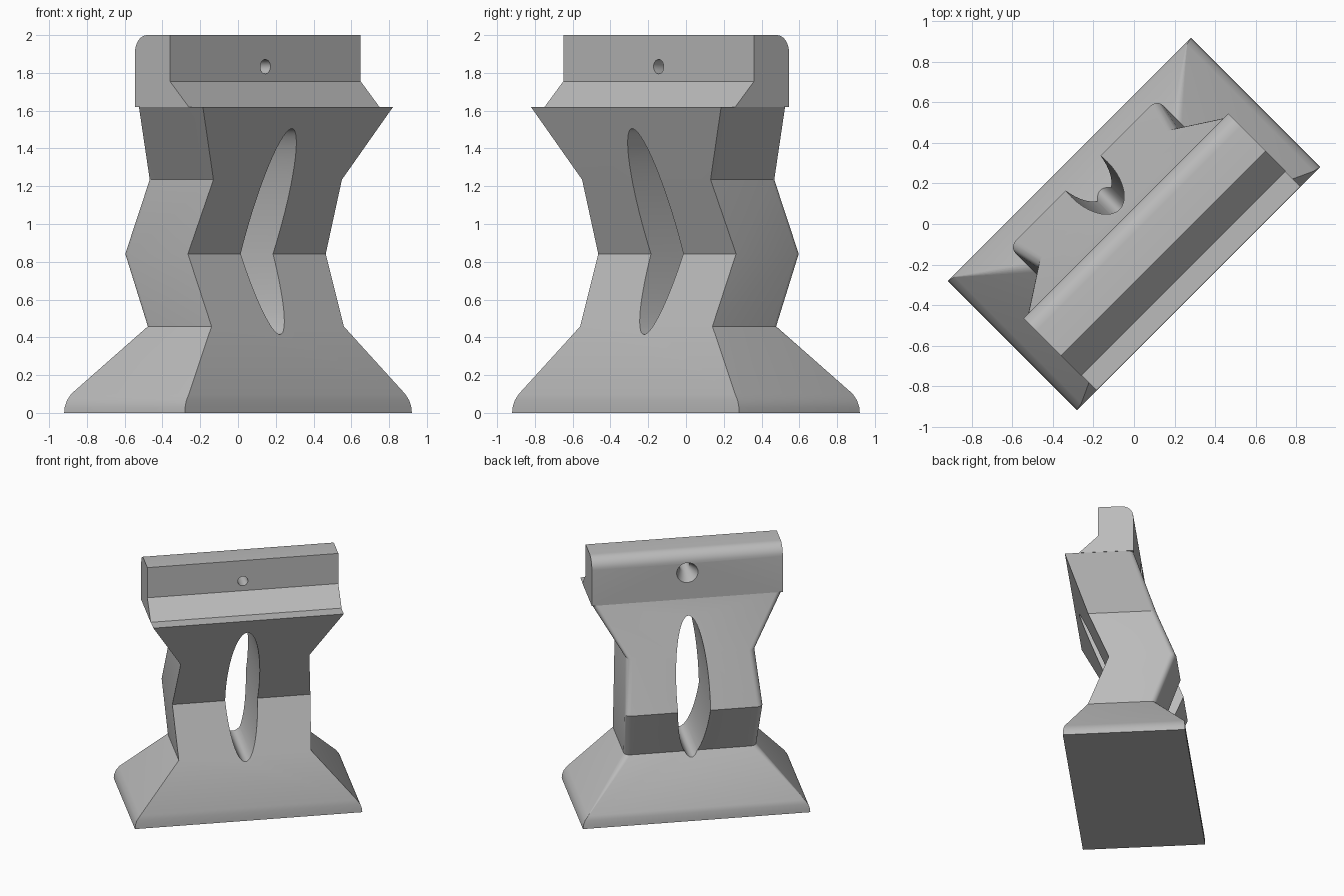
import bpy, bmesh, math
from mathutils import Matrix

if "Cube" in bpy.data.objects:
    bpy.data.objects.remove(bpy.data.objects["Cube"], do_unlink=True)

TURN = Matrix.Rotation(math.radians(45), 4, "Z")

grey = bpy.data.materials.new("plain grey")
grey.use_nodes = True
COLOUR = (0.5, 0.5, 0.5, 1)
grey.diffuse_color = COLOUR
grey.node_tree.nodes["Principled BSDF"].inputs["Base Color"].default_value = COLOUR


def loft(name, rings):
    """Skin a closed solid through rings of equal point count."""
    bm = bmesh.new()
    loops = [[bm.verts.new(p) for p in ring] for ring in rings]
    n = len(loops[0])
    for a, b in zip(loops, loops[1:]):
        for i in range(n):
            j = (i + 1) % n
            bm.faces.new((a[i], a[j], b[j], b[i]))
    bm.faces.new(loops[0][::-1])
    bm.faces.new(loops[-1])
    bmesh.ops.remove_doubles(bm, verts=bm.verts, dist=0.0001)
    bmesh.ops.recalc_face_normals(bm, faces=bm.faces)
    mesh = bpy.data.meshes.new(name)
    bm.to_mesh(mesh)
    bm.free()
    mesh.materials.append(grey)
    obj = bpy.data.objects.new(name, mesh)
    bpy.context.collection.objects.link(obj)
    return obj


def arc(cx, cy, r, start, steps=5):
    """Quarter circle, counter-clockwise from the start angle in degrees."""
    angles = [math.radians(start + 90 * i / steps) for i in range(steps + 1)]
    return [(cx + r * math.cos(a), cy + r * math.sin(a)) for a in angles]


def section(z, half, front, back, r):
    """Rectangle with its two back corners rounded."""
    pts = [(-half, front), (half, front)]
    pts += arc(half - r, back - r, r, 0) + arc(r - half, back - r, r, 90)
    return [(x, y, z) for x, y in pts]


def oval(y, z, rx, rz, n=64):
    turns = [2 * math.pi * i / n for i in range(n)]
    return [(rx * math.cos(t), y, z + rz * math.sin(t)) for t in turns]


def cut(obj, cutter):
    mod = obj.modifiers.new("cut", "BOOLEAN")
    mod.operation, mod.solver, mod.object = "DIFFERENCE", "EXACT", cutter
    bpy.context.view_layer.objects.active = obj
    bpy.ops.object.modifier_apply(modifier=mod.name)
    bpy.data.objects.remove(cutter, do_unlink=True)


def finish(obj):
    obj.data.transform(TURN)
    bpy.ops.object.select_all(action="DESELECT")
    obj.select_set(True)
    bpy.context.view_layer.objects.active = obj
    bpy.ops.object.shade_smooth_by_angle(angle=math.radians(25))


# Zigzag stand: height, half width, front, back, back corner radius
LEVELS = [
    (0, 0.85, -0.452, 0.452, 0.001),
    (0.03, 0.847, -0.451, 0.451, 0.001),
    (0.065, 0.835, -0.448, 0.448, 0.002),
    (0.1, 0.81, -0.442, 0.442, 0.004),
    (0.458, 0.495, -0.297, 0.207, 0.045),
    (0.842, 0.516, -0.141, 0.355, 0.045),
    (1.235, 0.481, -0.297, 0.207, 0.045),
    (1.62, 0.712, -0.449, 0.057, 0.045),
]
body = loft("zigzag_stand", [section(*level) for level in LEVELS])

# Tall oval opening through the stand
cut(body, loft("oval_cutter", [oval(y, 0.96, 0.124, 0.545) for y in (-1, 1)]))
finish(body)

# Top bar with chamfered foot and rounded back edge
profile = [(-0.345, 1.62), (0.057, 1.62)] + arc(-0.033, 1.91, 0.09, 0, 8)
profile += [(-0.205, 2), (-0.205, 1.755)]
bar = loft("top_bar", [[(x, y, z) for y, z in profile] for x in (-0.714, 0.714)])

# Countersunk screw hole, wide at the back
steps = [(-0.5, 0.038), (-0.06, 0.038), (0.057, 0.08), (0.2, 0.13)]
cut(bar, loft("screw_cutter", [oval(y, 1.833, r, r, 32) for y, r in steps]))
finish(bar)
